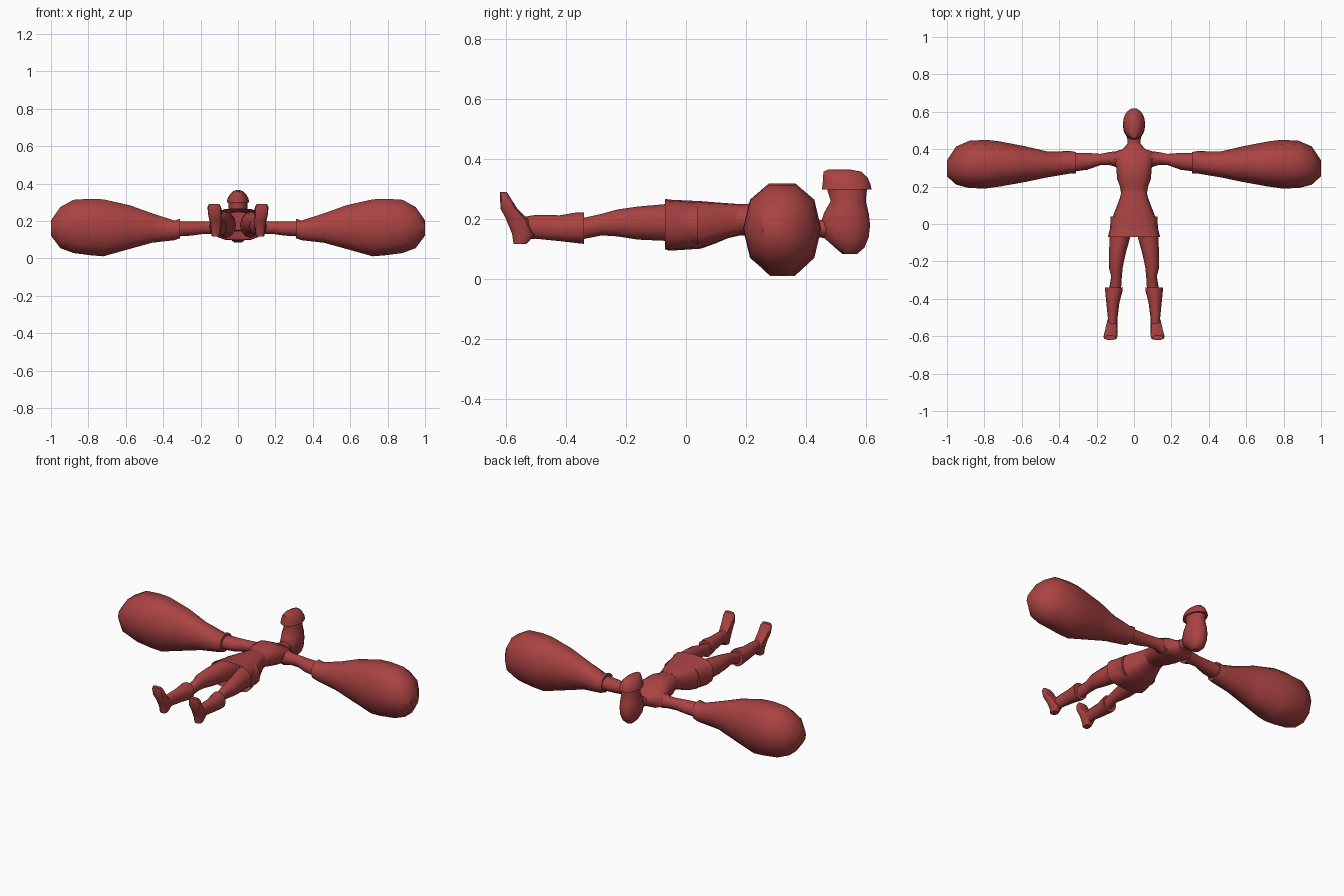
import bpy, bmesh
from math import sin, cos, pi, copysign

if "Cube" in bpy.data.objects:
    bpy.data.objects.remove(bpy.data.objects["Cube"])

red = bpy.data.materials.new("deep_red")
red.use_nodes = True
color = (0.40, 0.055, 0.055, 1)
red.diffuse_color = color
red.node_tree.nodes["Principled BSDF"].inputs["Base Color"].default_value = color


def loft(name, axis, rings, sides=12, power=1.0, mirror=False, cap_start=True, cap_end=True):
    """Skin rings along an axis; each ring is position, then low/high on the
    two other axes, all in hundredths of a unit."""
    bm = bmesh.new()
    loops = []
    for t, a0, a1, b0, b1 in rings:
        loop = []
        for i in range(sides):
            ang = 2 * pi * i / sides
            c, s = cos(ang), sin(ang)
            a = (a0 + a1) / 2 + (a1 - a0) / 2 * copysign(abs(c) ** power, c)
            b = (b0 + b1) / 2 + (b1 - b0) / 2 * copysign(abs(s) ** power, s)
            co = {"x": (t, a, b), "y": (a, t, b), "z": (a, b, t)}[axis]
            loop.append(bm.verts.new([v / 100 for v in co]))
        loops.append(loop)
    for p, q in zip(loops, loops[1:]):
        for i in range(sides):
            j = (i + 1) % sides
            bm.faces.new((p[i], p[j], q[j], q[i]))
    if cap_start:
        bm.faces.new(loops[0])
    if cap_end:
        bm.faces.new(loops[-1])
    bmesh.ops.recalc_face_normals(bm, faces=bm.faces)
    mesh = bpy.data.meshes.new(name)
    bm.to_mesh(mesh)
    bm.free()
    mesh.materials.append(red)
    obj = bpy.data.objects.new(name, mesh)
    bpy.context.collection.objects.link(obj)
    if mirror:
        obj.modifiers.new("Mirror", "MIRROR")
    bpy.ops.object.select_all(action="DESELECT")
    obj.select_set(True)
    bpy.context.view_layer.objects.active = obj
    bpy.ops.object.shade_smooth_by_angle(angle=0.75)
    return obj


# Torso, from waist to shoulders
loft("torso", "y", [
    (14, -6.5, 6.5, 15, 25), (20, -7.5, 7.5, 14.5, 25), (24, -9, 9, 13.5, 26),
    (30, -9.5, 9.5, 12, 26), (35, -11, 11, 12, 23.5), (38.5, -11, 11, 12, 21.5),
    (40, -6, 6, 13, 20.5), (43, -3.5, 3.5, 14, 20)], power=0.85)

# Neck
loft("neck", "y", [
    (39, -5, 5, 13, 20.5), (43, -3.4, 3.4, 14, 19.5), (50, -4, 4, 13, 21)], sides=10)

# Flared skirt, open at the hem
loft("skirt", "y", [
    (18, -6.6, 6.6, 14.6, 25), (14, -7.5, 7.5, 13.7, 25.3), (10, -9, 9, 12, 25.6),
    (5, -11, 11, 10.2, 26), (-5.5, -13.6, 13.6, 9.5, 26.5), (-7, -14, 14, 10, 26.8)],
    sides=16, power=0.7, cap_end=False)

# Upper arms
loft("upper_arms", "x", [
    (8, 30, 39, 12, 21.5), (13, 31.5, 38.5, 13, 20), (18, 31.5, 37.5, 13, 20),
    (25, 29, 38, 12, 20), (33, 28, 38, 11.5, 20)], sides=10, mirror=True)

# Huge ballooning sleeves with cuffs
loft("balloon_sleeves", "x", [
    (31, 27, 38.5, 10.5, 21.5), (34, 27, 39, 9.5, 20.5), (46, 25, 38.7, 8, 24.5),
    (58, 22.5, 41.5, 4.5, 29), (72, 20, 44.2, 0.4, 32.3), (79, 19, 45, 1, 32.6),
    (88, 19.2, 44.5, 2.2, 32), (95, 21, 41.5, 5, 28), (100, 25.5, 34, 12, 20.5)],
    sides=10, power=0.92, mirror=True)

# Thighs and knees
loft("thighs", "y", [
    (4, 1, 12.5, 11, 25), (-7, 2, 13, 12.8, 25), (-16, 4.5, 13.4, 13.2, 24.2),
    (-23, 6, 13.5, 14.3, 23.2), (-28, 6.5, 12.2, 14.6, 21.8), (-36, 7, 13.5, 13, 20)],
    mirror=True)

# Boot shafts
loft("boot_shafts", "y", [
    (-34, 6, 15.4, 11.8, 22.2), (-36, 6.2, 15.4, 12, 22.3), (-42, 7.8, 14.8, 12.7, 21.3),
    (-50, 8.8, 14, 13.5, 21.4), (-56, 9, 14.2, 13, 20.5)], mirror=True)

# Feet with upturned toes and flat soles
loft("boot_feet", "z", [
    (11.8, 9.8, 14, -57.5, -53), (15, 9, 14.6, -58, -50), (20, 8.8, 15.2, -60, -52.5),
    (23.5, 8.7, 16, -61.8, -56), (27.5, 9, 16.3, -62, -58.6), (29, 10, 15.5, -62, -59.6)],
    sides=10, power=0.7, mirror=True)

# Head
loft("head", "z", [
    (8.4, -2, 2, 52, 57), (10.5, -4.2, 4.2, 49.5, 59.5), (14, -5.7, 5.7, 45.5, 61),
    (18, -6, 6, 44.5, 61.5), (22, -5.8, 5.8, 45.7, 61), (26, -5, 5, 48, 60),
    (31, -5, 5, 46.5, 60.5)], sides=14)

# Domed cap
loft("cap", "z", [
    (29.8, -6, 6, 45, 62), (32, -5.6, 5.6, 45.3, 61.5), (34, -4.5, 4.5, 45.4, 60.5),
    (35.8, -2.8, 2.8, 45.6, 58.5), (36.5, -1.2, 1.2, 47, 55)], sides=14)
